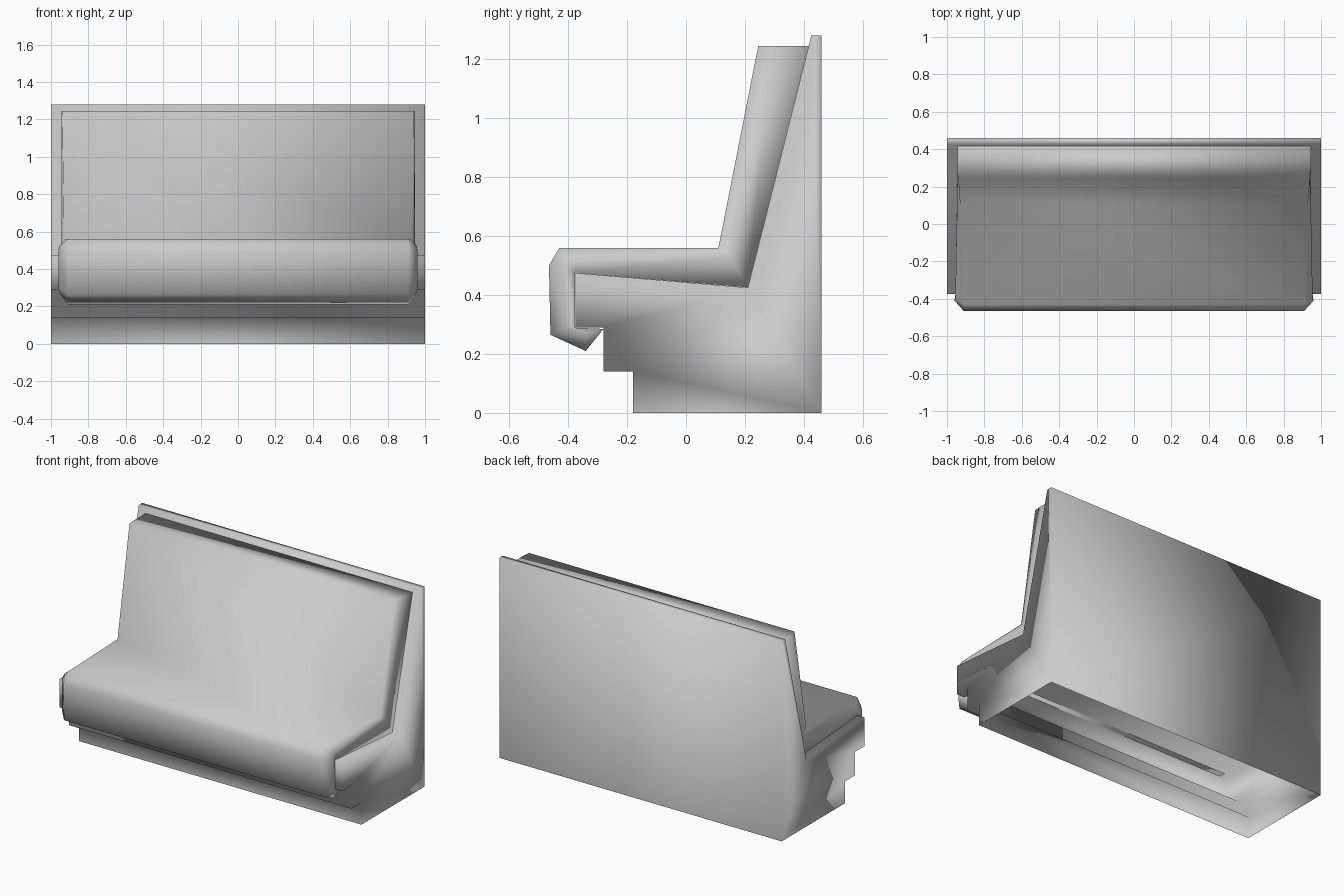
import bpy
import bmesh

cube = bpy.data.objects.get("Cube")
if cube:
    bpy.data.objects.remove(cube, do_unlink=True)

# Single neutral grey
grey = bpy.data.materials.new("plain_grey")
grey.use_nodes = True
colour = (0.6, 0.6, 0.6, 1)
grey.diffuse_color = colour
grey.node_tree.nodes["Principled BSDF"].inputs["Base Color"].default_value = colour


def finish(name, bm):
    """Turn the bmesh into a fully smooth-shaded object."""
    bmesh.ops.recalc_face_normals(bm, faces=bm.faces)
    for face in bm.faces:
        face.smooth = True
    mesh = bpy.data.meshes.new(name)
    bm.to_mesh(mesh)
    bm.free()
    mesh.materials.append(grey)
    obj = bpy.data.objects.new(name, mesh)
    bpy.context.collection.objects.link(obj)


# Bench frame: stepped side profile run across the full width, open underneath
frame_profile = [(0.46, 0), (0.46, 1.28), (0.425, 1.28), (0.21, 0.425),
                 (-0.375, 0.475), (-0.375, 0.29), (-0.28, 0.29),
                 (-0.28, 0.14), (-0.18, 0.14), (-0.18, 0)]
bm = bmesh.new()
left = [bm.verts.new((1, y, z)) for y, z in frame_profile]
right = [bm.verts.new((-1, y, z)) for y, z in frame_profile]
bm.faces.new(left)
bm.faces.new(right)
for i in range(len(left) - 1):
    bm.faces.new((left[i], left[i + 1], right[i + 1], right[i]))
finish("bench_frame", bm)

# Cushion: crown, chamfered edge and frame-side lines, each point as (x, y, z)
top_back = (0.945, 0.416, 1.245)
lip_end = (0.93, -0.28, 0.285)
crown = [top_back, (0.94, 0.245, 1.245), (0.93, 0.11, 0.56),
         (0.91, -0.43, 0.56), (0.91, -0.465, 0.5), (0.91, -0.46, 0.265),
         (0.91, -0.34, 0.21), lip_end]
edge = [top_back, (0.945, 0.29, 1.245), (0.945, 0.15, 0.53),
        (0.955, -0.39, 0.525), (0.96, -0.41, 0.5), (0.96, -0.41, 0.295),
        (0.95, -0.34, 0.265), lip_end]
seat_corner = (0.95, -0.376, 0.475)
lip_corner = (0.95, -0.376, 0.289)
inner = [top_back, top_back, (0.945, 0.21, 0.426), seat_corner,
         seat_corner, lip_corner, lip_corner, lip_end]

bm = bmesh.new()
verts = {}


def vert(point, side):
    key = (point[0] * side, point[1], point[2])
    if key not in verts:
        verts[key] = bm.verts.new(key)
    return verts[key]


columns = [[vert(p, side) for p in line] for line, side in
           ((inner, -1), (edge, -1), (crown, -1),
            (crown, 1), (edge, 1), (inner, 1))]
for c, column in enumerate(columns):
    following = columns[(c + 1) % len(columns)]
    for i in range(len(column) - 1):
        corners = (column[i], column[i + 1], following[i + 1], following[i])
        corners = list(dict.fromkeys(corners))
        if len(corners) > 2:
            bm.faces.new(corners)
finish("seat_and_back_cushion", bm)
